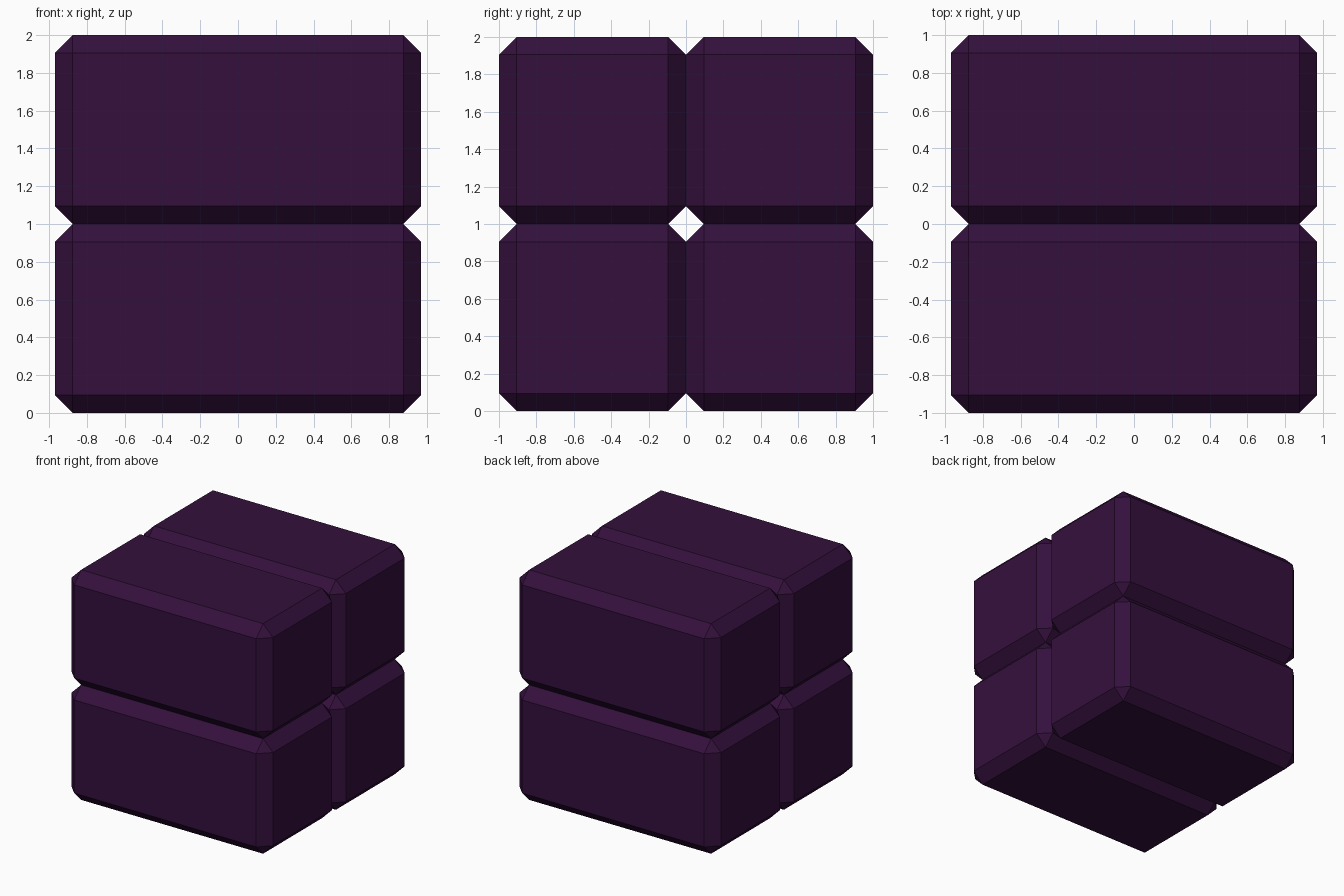
import bpy, bmesh
from mathutils import Matrix

if "Cube" in bpy.data.objects:
    bpy.data.objects.remove(bpy.data.objects["Cube"])

W, D, H = 1.94, 1.0, 1.0   # size of one block
CHAMFER = 0.095

purple = bpy.data.materials.new("dark_purple")
purple.diffuse_color = (0.034, 0.005, 0.046, 1)
purple.use_nodes = True
purple.node_tree.nodes["Principled BSDF"].inputs["Base Color"].default_value = purple.diffuse_color


def chamfered_block(name, location):
    bm = bmesh.new()
    bmesh.ops.create_cube(bm, size=1, matrix=Matrix.Diagonal((W, D, H, 1)))
    bmesh.ops.bevel(bm, geom=bm.edges[:], offset=CHAMFER, offset_type='OFFSET',
                    segments=1, profile=0.5, affect='EDGES')
    mesh = bpy.data.meshes.new(name)
    bm.to_mesh(mesh)
    bm.free()
    mesh.materials.append(purple)
    obj = bpy.data.objects.new(name, mesh)
    obj.location = location
    bpy.context.collection.objects.link(obj)


# Two by two stack of chamfered blocks
for level, z in (("lower", H / 2), ("upper", H * 1.5)):
    for side, y in (("front", -D / 2), ("back", D / 2)):
        chamfered_block(f"{level}_{side}_block", (0, y, z))
